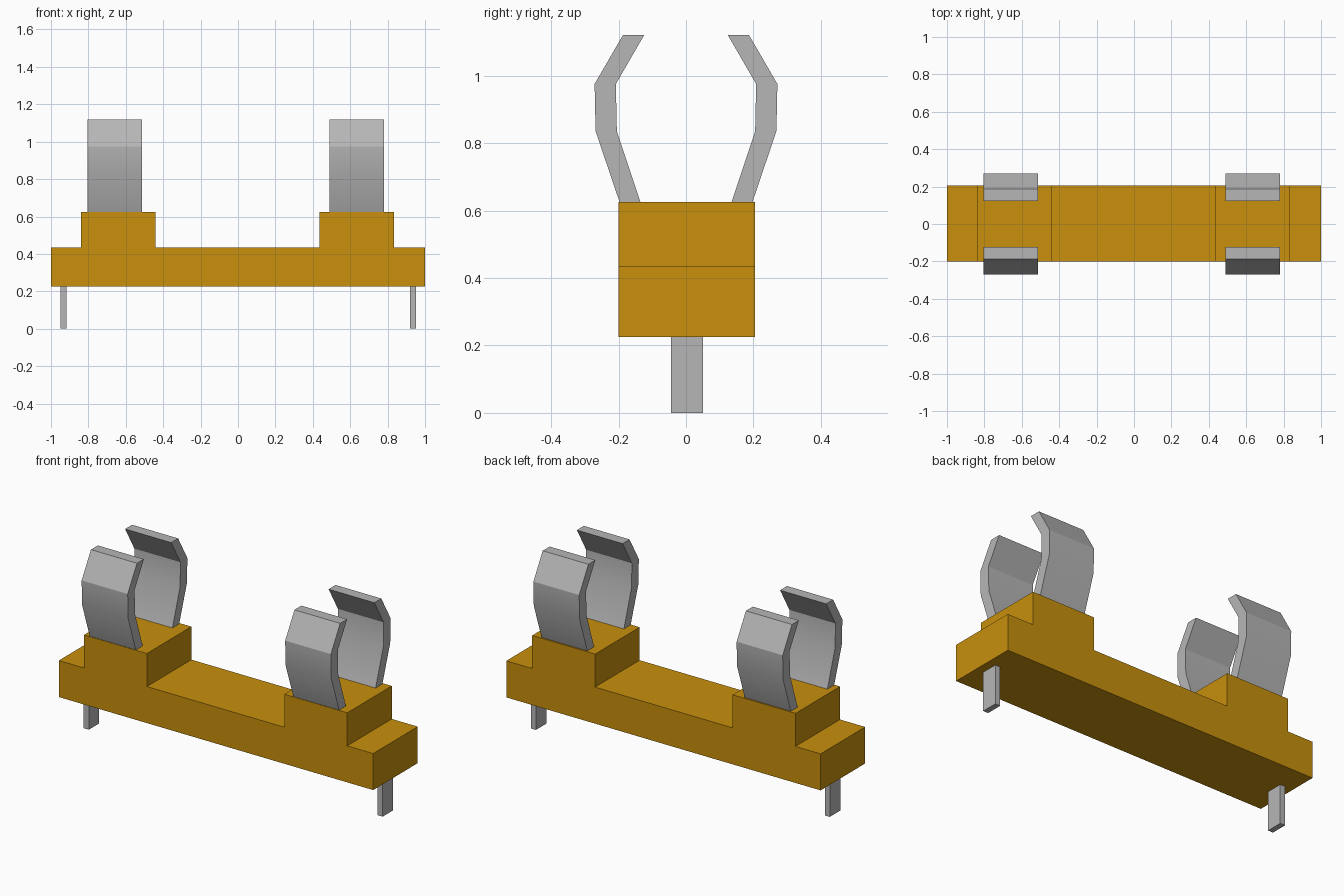
import bpy, bmesh, math
from mathutils import Vector

cube = bpy.data.objects.get("Cube")
if cube:
    bpy.data.objects.remove(cube, do_unlink=True)


def material(name, rgb):
    mat = bpy.data.materials.new(name)
    mat.use_nodes = True
    mat.diffuse_color = (*rgb, 1)
    mat.node_tree.nodes["Principled BSDF"].inputs["Base Color"].default_value = (*rgb, 1)
    return mat


amber = material("amber plastic", (0.578, 0.279, 0.004))
metal = material("grey metal", (0.468, 0.468, 0.468))


def extrude_profile(name, points, offset, mat):
    """Fill a closed outline of 3D points and extrude it by offset."""
    bm = bmesh.new()
    face = bm.faces.new([bm.verts.new(p) for p in points])
    out = bmesh.ops.extrude_face_region(bm, geom=[face])
    moved = [v for v in out["geom"] if isinstance(v, bmesh.types.BMVert)]
    bmesh.ops.translate(bm, verts=moved, vec=Vector(offset))
    bmesh.ops.recalc_face_normals(bm, faces=bm.faces)
    mesh = bpy.data.meshes.new(name)
    bm.to_mesh(mesh)
    bm.free()
    mesh.materials.append(mat)
    obj = bpy.data.objects.new(name, mesh)
    bpy.context.collection.objects.link(obj)
    return obj


# Stepped plastic base with two raised blocks
bottom, deck, raised = 0.225, 0.435, 0.625
outline = [(-1, bottom), (1, bottom), (1, deck), (0.835, deck), (0.835, raised),
           (0.435, raised), (0.435, deck), (-0.44, deck), (-0.44, raised),
           (-0.84, raised), (-0.84, deck), (-1, deck)]
extrude_profile("base", [(x, -0.2, z) for x, z in outline], (0, 0.405, 0), amber)

# Bent spring clips, a facing pair on each block
clip = [(0.135, raised), (0.205, 0.835), (0.208, 0.975), (0.124, 1.12),
        (0.187, 1.12), (0.271, 0.975), (0.268, 0.835), (0.197, raised)]
for side, x, width in (("right", -0.805, 0.293), ("left", 0.49, 0.291)):
    for place, sign in (("front", -1), ("back", 1)):
        obj = extrude_profile(f"{place}_{side}_clip",
                              [(x, sign * y, z) for y, z in clip], (width, 0, 0), metal)
        bpy.ops.object.select_all(action="DESELECT")
        obj.select_set(True)
        bpy.context.view_layer.objects.active = obj
        bpy.ops.object.shade_smooth_by_angle(angle=math.radians(25))

# Flat terminal pins under the ends
for side, x in (("right", -0.95), ("left", 0.92)):
    pin = [(x, -0.045, 0), (x, 0.05, 0), (x, 0.05, bottom), (x, -0.045, bottom)]
    extrude_profile(f"{side}_pin", pin, (0.032, 0, 0), metal)
